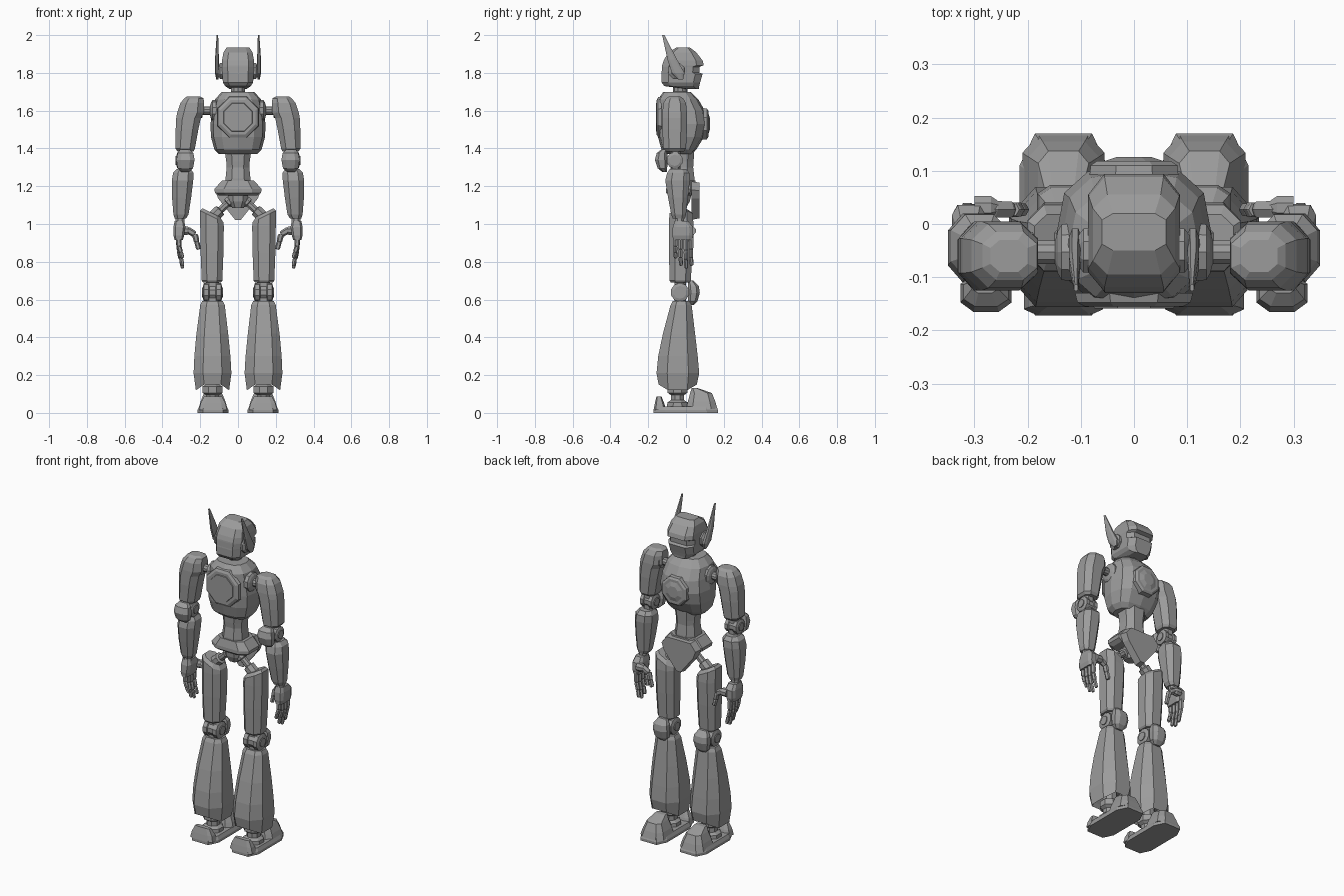
import bpy, bmesh, math
from mathutils import Vector

grey = bpy.data.materials.new("plain grey")
grey.diffuse_color = (0.33, 0.33, 0.33, 1)


def loft(name, rings, mirror=False):
    """Skin a list of equal rings, cap both ends, optionally mirror across x."""
    bm = bmesh.new()
    vs = [[bm.verts.new(p) for p in r] for r in rings]
    n = len(vs[0])
    for a, b in zip(vs, vs[1:]):
        for i in range(n):
            bm.faces.new((a[i], a[(i + 1) % n], b[(i + 1) % n], b[i]))
    bm.faces.new(vs[0][::-1])
    bm.faces.new(vs[-1])
    bmesh.ops.recalc_face_normals(bm, faces=bm.faces)
    me = bpy.data.meshes.new(name)
    bm.to_mesh(me)
    bm.free()
    me.materials.append(grey)
    ob = bpy.data.objects.new(name, me)
    bpy.context.collection.objects.link(ob)
    if mirror:
        ob.modifiers.new("mirror", 'MIRROR')
    return ob


def oct(z, x0, x1, y0, y1, c=0.5, slope=0, arch=0):
    """Chamfered rectangle ring; slope tilts it in x, arch lifts front and back."""
    cx, cy, hx, hy = (x0 + x1) / 2, (y0 + y1) / 2, (x1 - x0) / 2, (y1 - y0) / 2
    k = 1 - c
    uv = [(1, -k), (1, k), (k, 1), (-k, 1), (-1, k), (-1, -k), (-k, -1), (k, -1)]
    return [Vector((cx + u * hx, cy + v * hy,
                    z + slope * u * hx + (arch if abs(v) == 1 else 0))) for u, v in uv]


def body(name, secs, mirror=False, c=0.5):
    loft(name, [oct(*s, c=c) for s in secs], mirror)


def oval(z, hx, y0, y1, n=12, p=0.75):
    """Rounded ring for the torso."""
    out = []
    for i in range(n):
        a = 2 * math.pi * i / n
        u, v = math.cos(a), math.sin(a)
        u, v = (math.copysign(abs(t) ** p, t) for t in (u, v))
        out.append(Vector((u * hx, (y0 + y1) / 2 + v * (y1 - y0) / 2, z)))
    return out


def lathe(name, p, q, prof, n=8, mirror=False):
    """Turned part along p-q; prof = (fraction, radius)."""
    p, q = Vector(p), Vector(q)
    rot = (q - p).to_track_quat('Z', 'Y')
    rings = []
    for t, r in prof:
        o = p.lerp(q, t)
        rings.append([o + rot @ Vector((r * math.cos(2 * math.pi * (i + .5) / n),
                                        r * math.sin(2 * math.pi * (i + .5) / n), 0))
                      for i in range(n)])
    loft(name, rings, mirror)


def prism(name, pts, y0, y1, inset=1.0):
    """Flat x-z outline pushed from y0 to y1."""
    cz = sum(p[1] for p in pts) / len(pts)
    loft(name, [[Vector((x, y0, z)) for x, z in pts],
                [Vector((x * inset, y1, cz + (z - cz) * inset)) for x, z in pts]])


ROD = [(0, 1), (1, 1)]
BALL = [(0, .35), (.15, .75), (.5, 1), (.85, .75), (1, .35)]


def scaled(prof, r):
    return [(t, k * r) for t, k in prof]


# Head with brow, recessed visor band and chin
body("head", [(1.715, -.045, .045, .0, .068), (1.73, -.068, .068, -.115, .07),
              (1.75, -.08, .08, -.13, .075), (1.795, -.083, .083, -.13, .088),
              (1.802, -.083, .083, -.129, .07), (1.832, -.085, .085, -.127, .072),
              (1.84, -.086, .086, -.126, .094), (1.865, -.085, .085, -.118, .088),
              (1.908, -.077, .077, -.095, .055), (1.935, -.06, .06, -.05, .02)], c=.35)
lathe("ear_disc", (.08, -.05, 1.81), (.105, -.05, 1.81),
      [(0, .045), (.6, .045), (1, .03)], 8, True)
# Antenna blade leaning back
loft("antenna", [oct(1.765, .103, .115, -.04, -.015),
                 oct(1.80, .099, .122, -.075, -.008),
                 oct(1.87, .101, .122, -.098, -.047),
                 oct(2.0, .105, .113, -.126, -.114)], True)
lathe("neck", (0, -.03, 1.66), (0, -.03, 1.75),
      [(0, .05), (.4, .05), (.45, .038), (.7, .038), (.75, .045), (1, .045)], 10)

# Chest
loft("chest", [oval(1.37, .10, -.10, .03), oval(1.395, .125, -.13, .055),
               oval(1.46, .143, -.148, .095), oval(1.53, .146, -.152, .112),
               oval(1.60, .135, -.152, .10), oval(1.66, .122, -.148, .065),
               oval(1.70, .085, -.12, .025)])
lathe("chest_ring", (0, .08, 1.53), (0, .118, 1.53), [(0, .092), (.8, .088), (1, .076)], 8)
lathe("chest_dome", (0, .10, 1.53), (0, .126, 1.53), [(0, .074), (.6, .068), (1, .035)], 8)
lathe("back_plate", (0, -.13, 1.565), (0, -.155, 1.565), [(0, .12), (.7, .115), (1, .10)], 8)
lathe("back_hatch", (0, -.15, 1.565), (0, -.159, 1.565), [(0, .085), (1, .08)], 8)

# Waist and pelvis
body("waist", [(1.21, -.068, .068, -.09, .045), (1.24, -.066, .066, -.09, .045),
               (1.30, -.06, .06, -.082, .038), (1.33, -.062, .062, -.085, .04),
               (1.40, -.072, .072, -.09, .045)])
body("pelvis", [(1.15, -.10, .10, -.085, .04), (1.165, -.122, .122, -.105, .05),
                (1.185, -.125, .125, -.105, .055), (1.23, -.085, .085, -.095, .05)], c=.4)
prism("pelvis_shield", [(-.085, 1.225), (.085, 1.225), (.122, 1.18), (.105, 1.135),
                        (.015, 1.022), (-.015, 1.022), (-.105, 1.135), (-.122, 1.18)],
      .03, .072, .93)
body("hip_block", [(1.085, -.03, .03, -.06, .0), (1.12, -.05, .05, -.075, .02),
                   (1.16, -.055, .055, -.08, .03)])
lathe("hip_rod", (.02, -.03, 1.14), (.13, -.03, 1.04),
      [(0, .03), (.3, .03), (.33, .02), (.65, .02), (.68, .034), (1, .034)], 8, True)

# Legs
loft("thigh", [oct(.69, .09, .185, -.08, .02), oct(.70, .083, .192, -.087, .025),
               oct(.85, .077, .198, -.09, .035), oct(.99, .075, .20, -.09, .04),
               oct(1.04, .078, .20, -.088, .036, slope=.5),
               oct(1.06, .095, .187, -.07, .018, slope=.5)], True)
lathe("knee_joint", (.085, -.032, .638), (.185, -.032, .638),
      [(0, .034), (.05, .05), (.3, .05), (.33, .043), (.67, .043), (.7, .05),
       (.95, .05), (1, .034)], 10, True)
lathe("knee_pin", (.08, -.032, .638), (.19, -.032, .638), scaled(ROD, .026), 10, True)
body("knee_link", [(.56, .10, .17, -.06, .0), (.71, .10, .17, -.06, .0)], True)
body("knee_guard", [(.57, .115, .155, .015, .04), (.59, .095, .175, .01, .06),
                    (.635, .088, .182, .01, .073), (.67, .092, .178, .01, .068),
                    (.70, .11, .16, .01, .04)], True)
loft("shin", [oct(.20, .09, .18, -.10, .02), oct(.14, .06, .21, -.13, .045, arch=.03),
              oct(.12, .047, .223, -.145, .057, arch=.03),
              oct(.21, .035, .235, -.156, .07), oct(.30, .04, .231, -.147, .062),
              oct(.42, .052, .22, -.122, .048), oct(.57, .07, .20, -.082, .03),
              oct(.592, .08, .19, -.07, .02)], True)
lathe("ankle", (.135, -.045, .03), (.135, -.045, .20),
      [(0, .06), (.15, .058), (.22, .038), (.38, .038), (.45, .057), (.65, .057),
       (.7, .04), (1, .04)], 8, True)

# Feet
body("sole", [(0, .05, .215, -.172, .17), (.015, .05, .215, -.172, .17),
              (.035, .06, .205, -.165, .16)], True, c=.35)
body("toe_cap", [(.02, .055, .21, .0, .167), (.06, .066, .198, .01, .155),
                 (.105, .085, .18, .022, .137), (.132, .10, .165, .03, .06)], True, c=.4)
body("heel", [(.015, .058, .207, -.172, -.105), (.05, .066, .198, -.165, -.115),
              (.087, .085, .18, -.156, -.13)], True, c=.35)

# Shoulders and arms
lathe("shoulder_rod", (.10, -.053, 1.60), (.22, -.053, 1.60),
      [(0, .058), (.3, .055), (.36, .042), (.4, .023), (.72, .023), (.75, .04), (1, .04)],
      10, True)
body("upper_arm", [(1.385, .235, .32, -.11, -.01), (1.40, .228, .332, -.12, .0),
                   (1.50, .21, .33, -.125, .005), (1.56, .197, .327, -.125, .005),
                   (1.59, .18, .322, -.125, .005), (1.64, .18, .305, -.12, .0),
                   (1.665, .182, .285, -.105, -.015), (1.675, .20, .27, -.09, -.03)], True)
lathe("elbow_joint", (.24, -.06, 1.337), (.325, -.06, 1.337),
      [(0, .03), (.06, .044), (.3, .044), (.34, .038), (.66, .038), (.7, .044),
       (.94, .044), (1, .03)], 10, True)
lathe("elbow_pin", (.235, -.06, 1.337), (.33, -.06, 1.337), scaled(ROD, .024), 10, True)
body("elbow_link", [(1.27, .25, .315, -.08, -.03), (1.40, .25, .315, -.08, -.03)], True)
body("elbow_guard", [(1.275, .26, .30, -.125, -.10), (1.295, .238, .32, -.15, -.10),
                     (1.34, .23, .326, -.165, -.095), (1.375, .236, .32, -.155, -.10),
                     (1.395, .255, .305, -.13, -.10)], True)
body("forearm", [(1.03, .275, .335, -.07, -.005), (1.05, .262, .342, -.078, .0),
                 (1.14, .248, .349, -.095, .01), (1.23, .237, .35, -.11, .02),
                 (1.27, .236, .344, -.10, .018), (1.292, .25, .325, -.085, .0)], True)
lathe("wrist", (.307, -.035, .98), (.307, -.035, 1.05), scaled(ROD, .026), 8, True)

# Hands: palm, four fingers and a thumb
body("palm", [(.915, .292, .335, -.068, .032), (.94, .285, .342, -.072, .036),
              (.985, .278, .342, -.07, .036), (1.015, .285, .335, -.06, .012)], True, c=.35)


def digit(name, pts, r):
    for i, (a, b) in enumerate(zip(pts, pts[1:])):
        k = r * (1 - .12 * i)
        lathe(f"{name}_{i + 1}", a, b, [(0, k * .8), (.12, k), (.85, k * .95), (1, k * .65)],
              6, True)


for i, tip in enumerate((.82, .78, .765, .78)):
    y = -.057 + .028 * i
    m = .92 - (.92 - tip) * .4
    digit(f"finger_{i + 1}", [(.314, y, .93), (.312, y, m),
                              (.302, y, m - (m - tip) * .5), (.293, y + .003, tip)], .0145)
lathe("thumb_base", (.30, .03, .965), (.255, .03, .965),
      [(0, .024), (.7, .024), (1, .014)], 8, True)
digit("thumb", [(.27, .028, .97), (.228, .027, .945), (.218, .027, .905), (.208, .027, .865)], .018)
